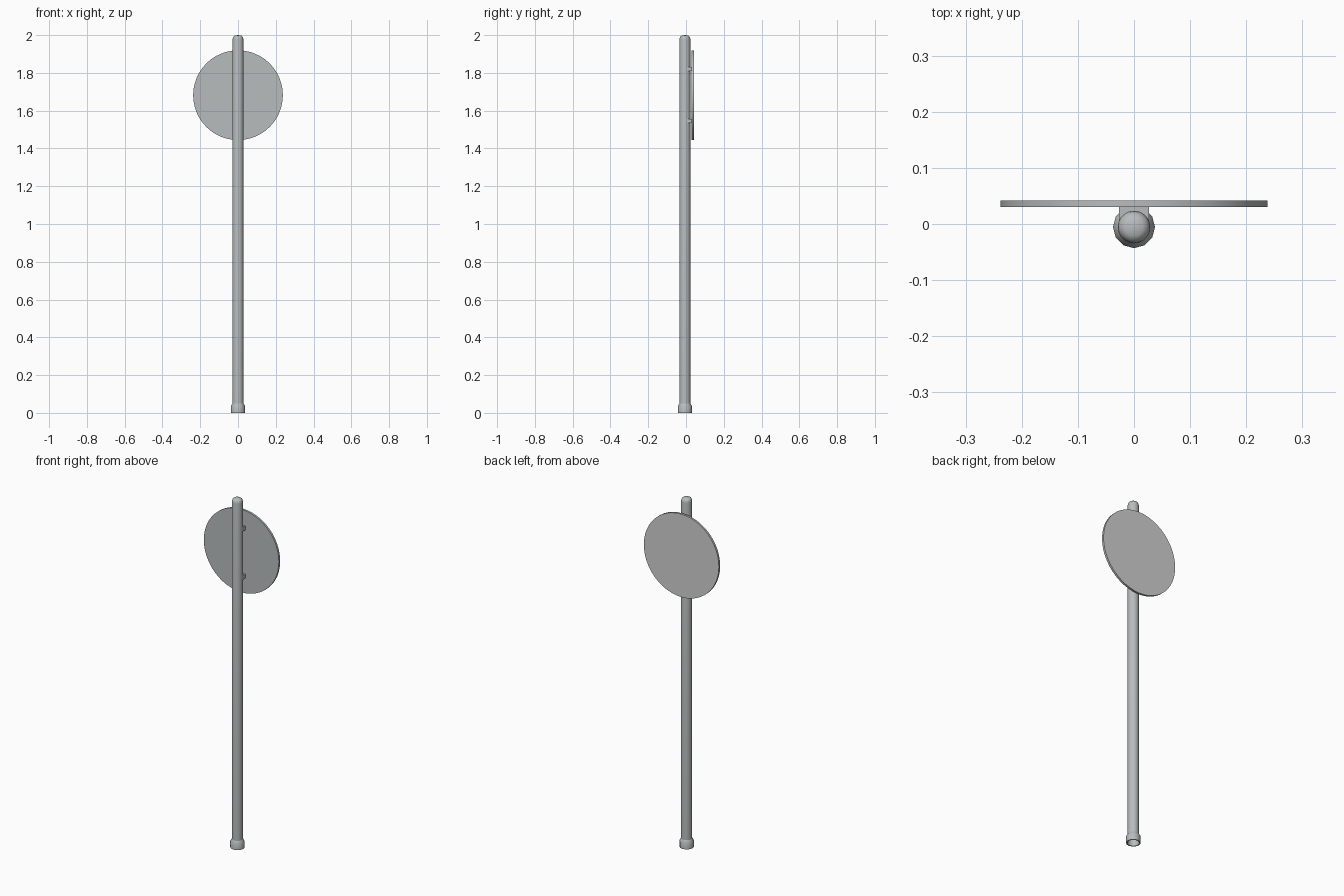
import bpy, bmesh, math
from mathutils import Matrix, Vector

if "Cube" in bpy.data.objects:
    bpy.data.objects.remove(bpy.data.objects["Cube"])

POLE_Y = -0.0055


def material(name, rgb):
    m = bpy.data.materials.new(name)
    m.diffuse_color = (*rgb, 1)
    m.use_nodes = True
    m.node_tree.nodes["Principled BSDF"].inputs["Base Color"].default_value = m.diffuse_color
    return m


metal = material("galvanised grey", (0.48, 0.505, 0.505))
plate = material("pale plate grey", (0.64, 0.64, 0.64))


def finish(name, bm, mats, loc, smooth=True):
    bmesh.ops.recalc_face_normals(bm, faces=bm.faces)
    me = bpy.data.meshes.new(name)
    bm.to_mesh(me)
    bm.free()
    ob = bpy.data.objects.new(name, me)
    bpy.context.collection.objects.link(ob)
    ob.location = loc
    for m in mats:
        me.materials.append(m)
    if smooth:
        bpy.ops.object.select_all(action='DESELECT')
        ob.select_set(True)
        bpy.context.view_layer.objects.active = ob
        bpy.ops.object.shade_smooth_by_angle(angle=math.radians(40))
    return ob


def lathe(name, profile, sides, closed=False):
    """Turn an (r, z) profile around the pole axis."""
    bm = bmesh.new()
    rings = []
    for r, z in profile:
        if r == 0:
            rings.append([bm.verts.new((0, 0, z))] * sides)
        else:
            rings.append([bm.verts.new((r * math.cos(2 * math.pi * i / sides),
                                        r * math.sin(2 * math.pi * i / sides), z))
                          for i in range(sides)])
    pairs = list(zip(rings, rings[1:]))
    if closed:
        pairs.append((rings[-1], rings[0]))
    for a, b in pairs:
        for i in range(sides):
            j = (i + 1) % sides
            bm.faces.new(list(dict.fromkeys((a[i], a[j], b[j], b[i]))))
    return finish(name, bm, [metal], (0, POLE_Y, 0))


# Pole with a softly rounded cap
lathe("pole", [(0.029, 0.01), (0.029, 1.976), (0.0275, 1.985),
               (0.024, 1.993), (0.016, 1.998), (0, 2.0)], 20)

# Hollow foot collar, tapered at its top
lathe("foot_collar", [(0.0375, 0), (0.0375, 0.036), (0.029, 0.05),
                      (0.027, 0.05), (0.031, 0)], 12, closed=True)

# Round sign plate, back face in a paler grey
bm = bmesh.new()
bmesh.ops.create_cone(bm, cap_ends=True, segments=48, radius1=0.2375,
                      radius2=0.2375, depth=0.012,
                      matrix=Matrix.Rotation(math.pi / 2, 4, 'X'))
bm.normal_update()
for f in bm.faces:
    f.material_index = 1 if f.normal.y > 0.9 else 0
finish("sign_plate", bm, [metal, plate], (0, 0.0362, 1.682))

# Brackets between pole and plate
for name, z in (("lower_bracket", 1.545), ("upper_bracket", 1.82)):
    bm = bmesh.new()
    bmesh.ops.create_cube(bm, size=1)
    bmesh.ops.scale(bm, vec=Vector((0.053, 0.029, 0.022)), verts=bm.verts)
    finish(name, bm, [metal], (0, 0.0165, z), smooth=False)
